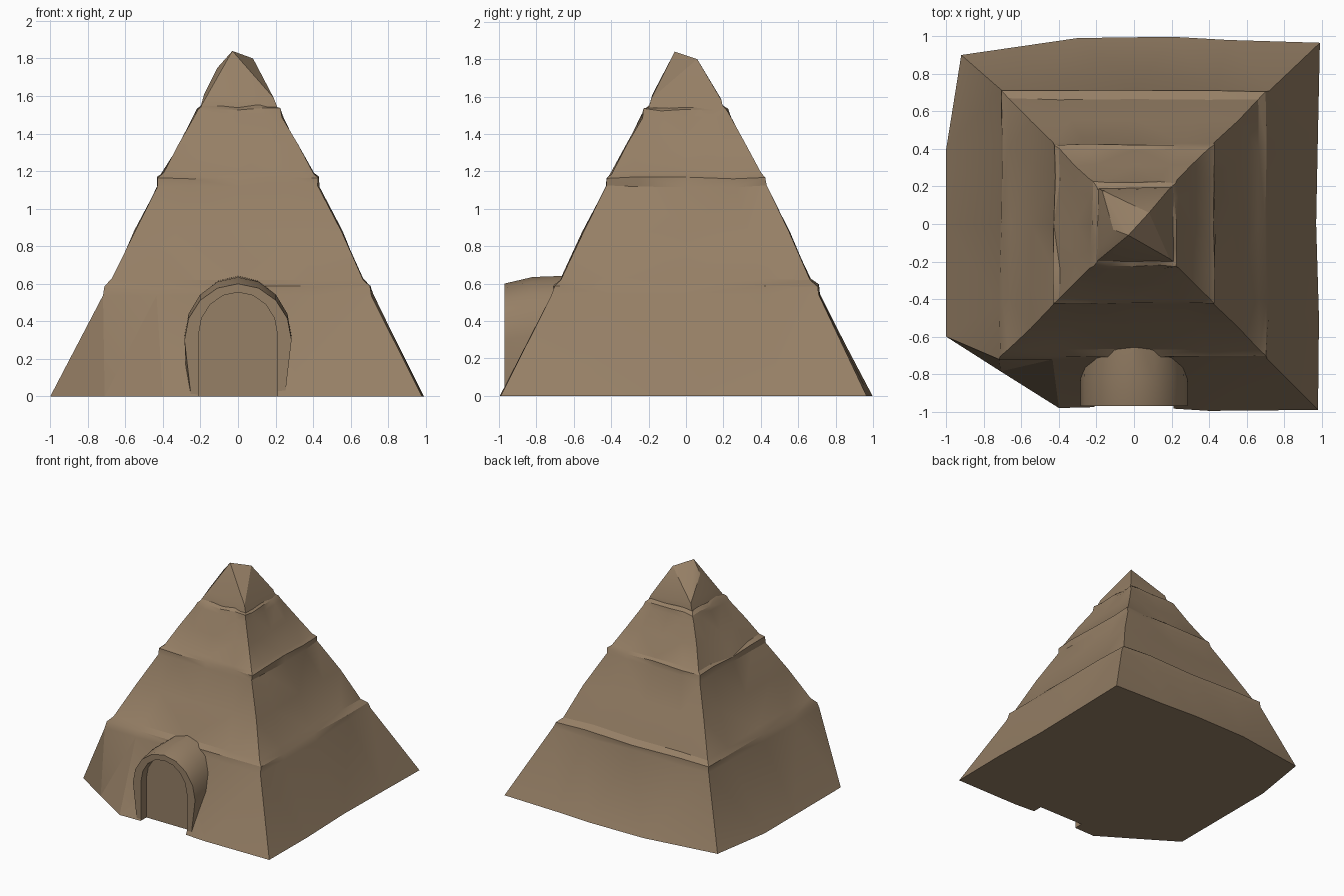
import bpy, bmesh, math, random

if "Cube" in bpy.data.objects:
    bpy.data.objects.remove(bpy.data.objects["Cube"])

random.seed(4)
stone = bpy.data.materials.new("brown stone")
stone.diffuse_color = (0.305, 0.214, 0.132, 1)
stone.use_nodes = True
stone.node_tree.nodes["Principled BSDF"].inputs["Base Color"].default_value = stone.diffuse_color


def finish(name, bm, smooth=True):
    bmesh.ops.recalc_face_normals(bm, faces=bm.faces)
    me = bpy.data.meshes.new(name)
    bm.to_mesh(me)
    bm.free()
    ob = bpy.data.objects.new(name, me)
    bpy.context.collection.objects.link(ob)
    me.materials.append(stone)
    if smooth:
        bpy.context.view_layer.objects.active = ob
        ob.select_set(True)
        bpy.ops.object.shade_smooth_by_angle(angle=math.radians(25))
        ob.select_set(False)
    return ob


def loft(bm, rings):
    """Skin a stack of equally long closed rings and cap both ends."""
    rows = [[bm.verts.new(p) for p in r] for r in rings]
    n = len(rows[0])
    for a, b in zip(rows, rows[1:]):
        for i in range(n):
            j = (i + 1) % n
            bm.faces.new((a[i], a[j], b[j], b[i]))
    bm.faces.new(rows[0])
    bm.faces.new(rows[-1])


def square_ring(h, z, wobble):
    """Sixteen points round a square, starting at the front left corner."""
    pts = []
    for cx, cy, dx, dy in ((-1, -1, 1, 0), (1, -1, 0, 1), (1, 1, -1, 0), (-1, 1, 0, -1)):
        for k in range(4):
            r = lambda: random.uniform(-wobble, wobble)
            pts.append((cx * h + dx * h * k / 2 + r(), cy * h + dy * h * k / 2 + r(), z + r()))
    return pts


# Stepped pyramid on an uneven footprint
foot = [(-.71, -.785), (-.4, -.98), (0, -.97), (.4, -.995),
        (.98, -.99), (.985, -.5), (.97, 0), (.98, .5),
        (.99, .965), (.5, .98), (.2, .997), (-.3, .99),
        (-.92, .9), (-1, .4), (-1, 0), (-1, -.6)]
tiers = [(.54, .715), (.59, .705), (.625, .665), (.88, .55), (1.12, .43), (1.165, .425),
         (1.185, .4), (1.34, .315), (1.49, .235), (1.53, .222), (1.55, .19)]


def tier_ring(h, z):
    # Four points per side, corner first
    out = []
    for cx, cy, dx, dy in ((-1, -1, 1, 0), (1, -1, 0, 1), (1, 1, -1, 0), (-1, 1, 0, -1)):
        for t in (0, .4, 1, 1.6):
            w = [random.uniform(-.007, .007) for _ in range(3)]
            out.append((cx * h + dx * h * t + w[0], cy * h + dy * h * t + w[1], z + w[2]))
    return out


bm = bmesh.new()
loft(bm, [[(x, y, 0) for x, y in foot]] + [tier_ring(h, z) for z, h in tiers])
bmesh.ops.triangulate(bm, faces=[f for f in bm.faces if len(f.verts) == 4])
pyramid = finish("stepped_pyramid", bm, False)

# Crooked capstone
bm = bmesh.new()
for p in [(-.2, -.2, 1.54), (.21, -.2, 1.54), (.21, .2, 1.53), (-.19, .19, 1.54),
          (-.18, -.12, 1.61), (-.13, -.18, 1.61), (.19, -.185, 1.59), (.19, .19, 1.58), (-.17, .18, 1.6),
          (-.11, -.03, 1.75), (-.03, -.06, 1.84), (.08, .06, 1.8)]:
    bm.verts.new(p)
bmesh.ops.convex_hull(bm, input=bm.verts)
finish("capstone", bm)


# Arched porch running back into the front slope
def arch(half, spring, top, y, z0=0, foot_half=None):
    pts = [(foot_half or half, y, z0)]
    for k in range(9):
        a = math.pi * k / 8
        pts.append((half * math.cos(a), y, spring + (top - spring) * math.sin(a)))
    pts.append((-(foot_half or half), y, z0))
    return pts


bm = bmesh.new()
loft(bm, [arch(.285, .3, .6, -.97, 0, .25), arch(.285, .32, .635, -.82, 0, .27),
          arch(.27, .32, .645, -.55, 0, .27)])
porch = finish("arched_porch", bm, False)

# Shallow doorway recess cut through porch and pyramid
bm = bmesh.new()
loft(bm, [arch(.21, .33, .555, -1.1, -.1), arch(.21, .33, .555, -.9, -.1)])
cutter = finish("doorway_cutter", bm, False)
cutter.hide_render = True
cutter.hide_set(True)
for ob in (pyramid, porch):
    m = ob.modifiers.new("doorway", 'BOOLEAN')
    m.operation = 'DIFFERENCE'
    m.solver = 'EXACT'
    m.object = cutter
    bpy.context.view_layer.objects.active = ob
    ob.select_set(True)
    bpy.ops.object.modifier_apply(modifier=m.name)
    bpy.ops.object.shade_smooth_by_angle(angle=math.radians(25))
    ob.select_set(False)
